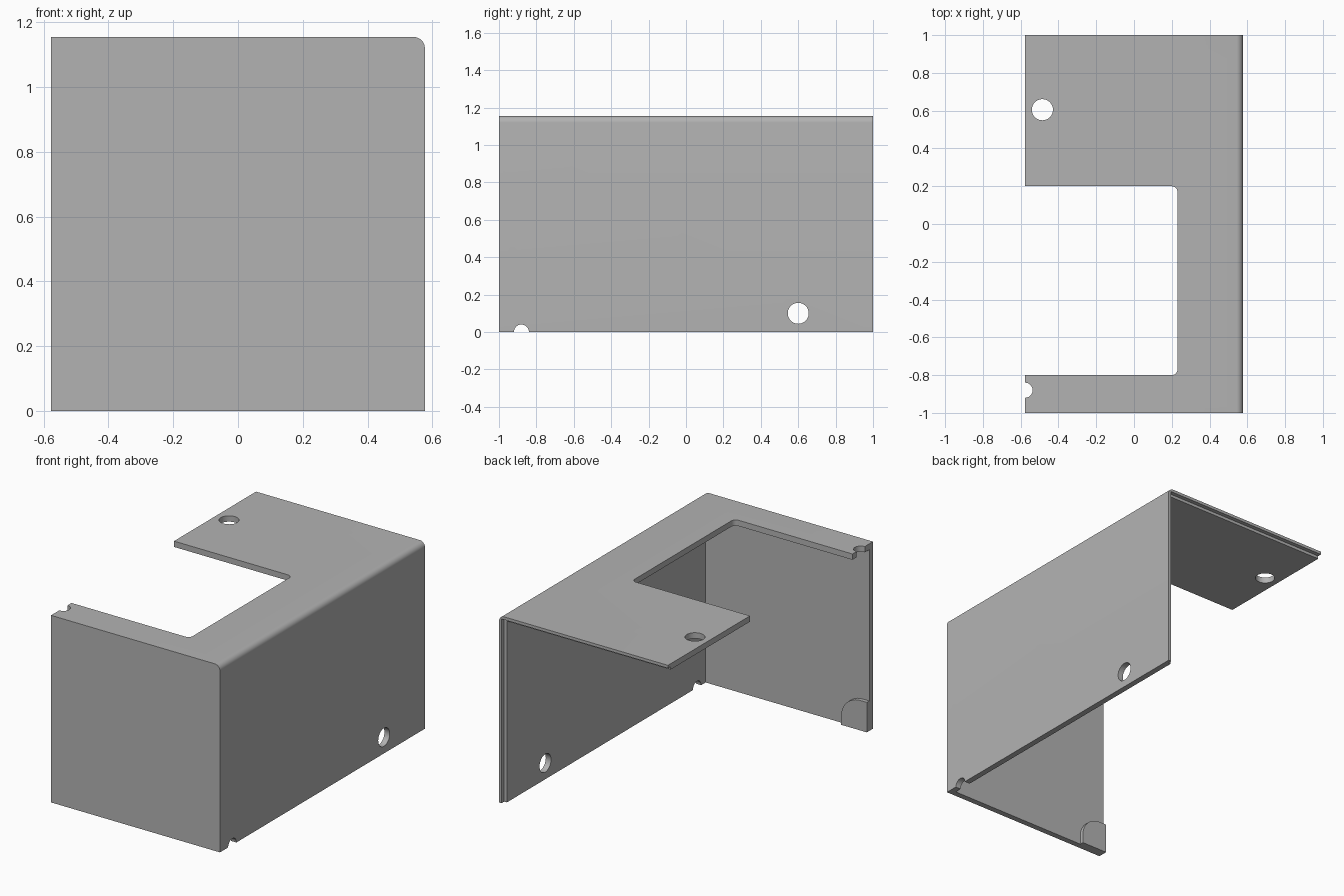
import bpy, bmesh, math
from mathutils import Matrix, Vector

if "Cube" in bpy.data.objects:
    bpy.data.objects.remove(bpy.data.objects["Cube"], do_unlink=True)

X, Y, Z = 0.577, 1.0, 1.155   # half width, half length, height
T = 0.036                     # wall thickness
LIP = 0.018                   # rebate at the open back end

grey = bpy.data.materials.new("plain grey")
grey.use_nodes = True
grey.diffuse_color = (0.45, 0.45, 0.45, 1)
grey.node_tree.nodes["Principled BSDF"].inputs["Base Color"].default_value = grey.diffuse_color


def finish(name, bm):
    bmesh.ops.recalc_face_normals(bm, faces=bm.faces)
    mesh = bpy.data.meshes.new(name)
    bm.to_mesh(mesh)
    bm.free()
    mesh.materials.append(grey)
    obj = bpy.data.objects.new(name, mesh)
    bpy.context.collection.objects.link(obj)
    return obj


def box(name, low, high, pick=None, radius=0, segments=8):
    """Box between two corners; edges whose midpoint passes pick are rounded."""
    bm = bmesh.new()
    low, high = Vector(low), Vector(high)
    size = Matrix.Diagonal((*(high - low), 1))
    bmesh.ops.create_cube(bm, size=1, matrix=Matrix.Translation((low + high) / 2) @ size)
    if pick:
        edges = [e for e in bm.edges if pick((e.verts[0].co + e.verts[1].co) / 2)]
        bmesh.ops.bevel(bm, geom=edges, offset=radius, offset_type='OFFSET',
                        segments=segments, profile=0.5, affect='EDGES')
    return finish(name, bm)


def drill(name, centre, radius, axis):
    bm = bmesh.new()
    turn = Matrix.Rotation(math.pi / 2, 4, 'Y') if axis == 'X' else Matrix()
    bmesh.ops.create_cone(bm, cap_ends=True, segments=40, radius1=radius, radius2=radius,
                          depth=0.3, matrix=Matrix.Translation(centre) @ turn)
    return finish(name, bm)


def combine(target, tool, operation='DIFFERENCE'):
    mod = target.modifiers.new("cut", 'BOOLEAN')
    mod.operation, mod.object, mod.solver = operation, tool, 'EXACT'
    bpy.context.view_layer.objects.active = target
    bpy.ops.object.modifier_apply(modifier=mod.name)
    bpy.data.objects.remove(tool, do_unlink=True)


# Outer block with its long top edge rounded
cover = box("corner_cover", (-X, -Y, 0), (X, Y, Z),
            lambda p: p.x > X - 0.01 and p.z > Z - 0.01, 0.035)

# Hollow, leaving the front wall, side wall and top
combine(cover, box("hollow", (-2, -Y + T, -1), (X - T, 2, Z - T)))

# Stepped rebate along the back end
combine(cover, box("rebate", (-2, Y - 0.025, -1), (X - LIP, 2, Z - LIP)))

# Window in the top with two rounded inner corners
combine(cover, box("window", (-2, -0.8, Z - 0.2), (0.23, 0.2, Z + 0.2),
                   lambda p: p.x > 0.22 and abs(p.z - Z) < 0.01, 0.03))

# Round holes and half-round edge notches
for name, centre, radius, axis in (
        ("top_hole", (-0.485, 0.605, Z), 0.056, 'Z'),
        ("top_notch", (-X, -0.88, Z), 0.04, 'Z'),
        ("side_hole", (X, 0.6, 0.1), 0.056, 'X'),
        ("side_notch", (X, -0.88, 0), 0.04, 'X')):
    combine(cover, drill(name, centre, radius, axis))

# Rounded pad inside the lower free corner of the front wall
combine(cover, box("corner_pad", (-X, -Y + T / 2, 0), (-X + 0.175, -Y + 0.06, 0.185),
                   lambda p: p.x > -X + 0.17 and p.z > 0.18, 0.13, 12), 'UNION')

cover.select_set(True)
bpy.context.view_layer.objects.active = cover
bpy.ops.object.shade_smooth_by_angle(angle=math.radians(30))
